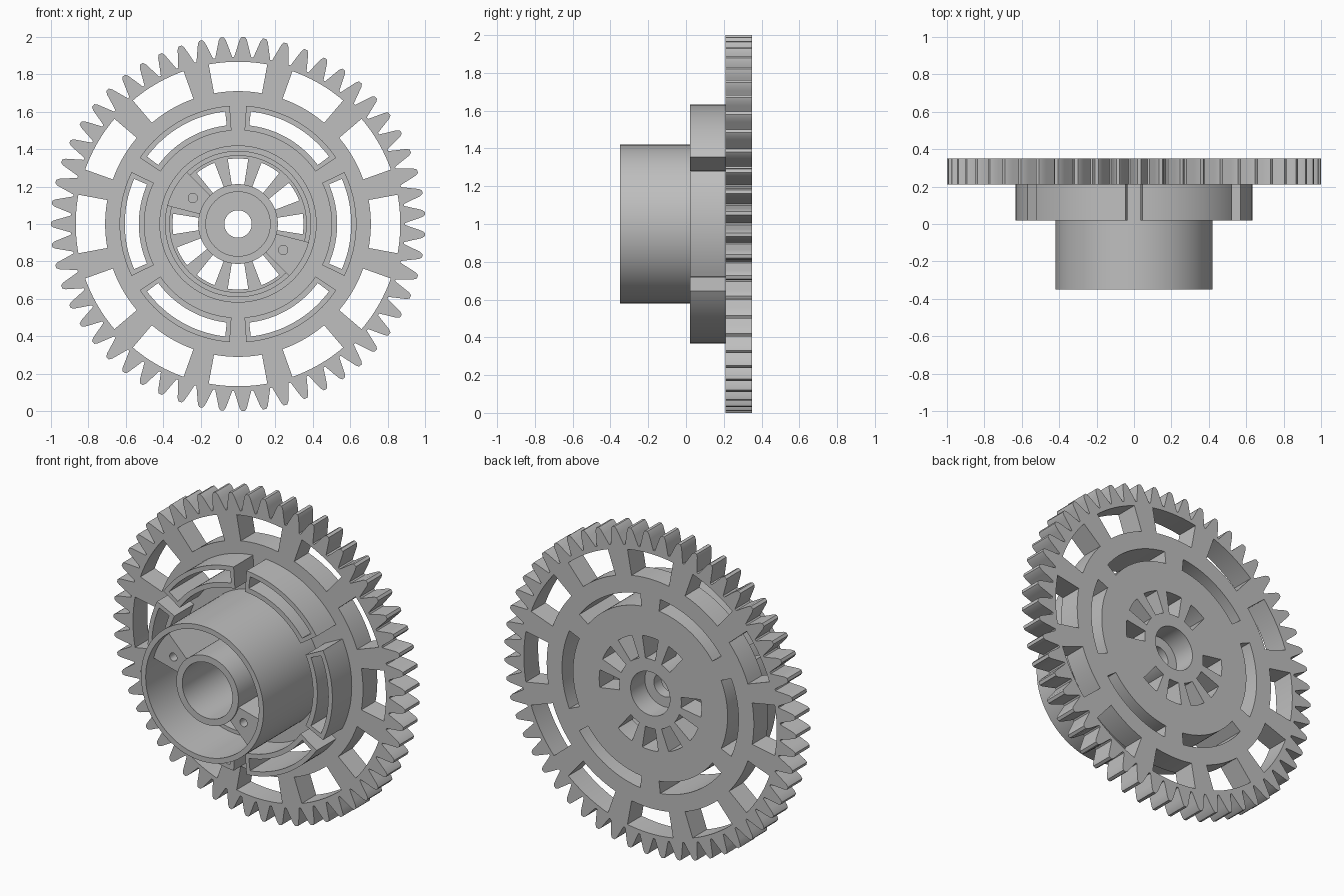
import bpy
import bmesh
from math import sin, cos, pi, radians
from mathutils import Matrix

cube = bpy.data.objects.get("Cube")
if cube:
    bpy.data.objects.remove(cube, do_unlink=True)

grey = bpy.data.materials.new("light grey plastic")
grey.use_nodes = True
tone = (0.52, 0.52, 0.52, 1)
grey.diffuse_color = tone
grey.node_tree.nodes["Principled BSDF"].inputs["Base Color"].default_value = tone


def polar(r, a):
    return (r * cos(a), r * sin(a))


def circle(r, n=96, center=(0, 0)):
    return [(center[0] + r * cos(2 * pi * i / n), center[1] + r * sin(2 * pi * i / n))
            for i in range(n)]


def sector(r0, r1, mid, half, steps=12):
    """Outline of a ring segment, angles in degrees."""
    angles = [radians(mid - half + 2 * half * i / steps) for i in range(steps + 1)]
    return [polar(r1, a) for a in angles] + [polar(r0, a) for a in reversed(angles)]


def frame_slot(r0, r1, mid, half):
    return sector(r0, r1, mid, half, 20)


def extrude_profile(name, y0, y1, loops):
    """Fill the first loop, cut the others as holes, extrude from y0 to y1."""
    curve = bpy.data.curves.new(name, "CURVE")
    curve.dimensions = "2D"
    curve.fill_mode = "BOTH"
    curve.extrude = (y1 - y0) / 2
    for loop in loops:
        spline = curve.splines.new("POLY")
        spline.points.add(len(loop) - 1)
        for point, (x, z) in zip(spline.points, loop):
            point.co = (x, z, 0, 1)
        spline.use_cyclic_u = True
    helper = bpy.data.objects.new(name + " helper", curve)
    bpy.context.collection.objects.link(helper)
    bpy.context.view_layer.update()
    graph = bpy.context.evaluated_depsgraph_get()
    mesh = bpy.data.meshes.new_from_object(helper.evaluated_get(graph))
    bpy.data.objects.remove(helper, do_unlink=True)

    # Stand the profile up, weld its rims and merge flat triangles
    mesh.transform(Matrix.Translation((0, (y0 + y1) / 2, 1)) @ Matrix.Rotation(pi / 2, 4, "X"))
    bm = bmesh.new()
    bm.from_mesh(mesh)
    bmesh.ops.remove_doubles(bm, verts=bm.verts, dist=0.00005)
    bmesh.ops.recalc_face_normals(bm, faces=bm.faces)
    bm.to_mesh(mesh)
    bm.free()
    mesh.materials.clear()
    mesh.materials.append(grey)
    obj = bpy.data.objects.new(name, mesh)
    bpy.context.collection.objects.link(obj)
    bpy.ops.object.select_all(action="DESELECT")
    obj.select_set(True)
    bpy.context.view_layer.objects.active = obj
    bpy.ops.object.shade_smooth_by_angle(angle=radians(25))
    return obj


PLATE_FRONT, PLATE_BACK = 0.21, 0.35
FRAME_FRONT, BARREL_FRONT, HUB_FRONT = 0.02, -0.35, -0.30
BLOCK_ANGLES = (150, 330)

# Toothed outline
TEETH = 55
flank = [(-0.45, 0.893), (-0.36, 0.92), (-0.25, 0.957), (-0.17, 0.985), (-0.08, 1.0)]
tooth = flank + [(-t, r) for t, r in reversed(flank)]
gear = [polar(r, (k + 0.5 + t) * 2 * pi / TEETH) for k in range(TEETH) for t, r in tooth]

# Gear plate with rim windows, arc slots and hub openings
rim_windows = [sector(0.71, 0.867, a, 10.4) for a in range(0, 360, 30)]
arc_slots = [frame_slot(0.53, 0.605, a, 23.5) for a in range(0, 360, 60)]
hub_openings = [sector(0.213, 0.35, a, 9) for a in range(0, 360, 30) if a not in BLOCK_ANGLES]
extrude_profile("gear_plate", PLATE_FRONT, PLATE_BACK,
                [gear] + rim_windows + arc_slots + hub_openings + [circle(0.135)])

# Raised frames around the arc slots
for i, slot in enumerate(arc_slots):
    extrude_profile(f"slot_frame_{i + 1}", FRAME_FRONT, PLATE_FRONT,
                    [sector(0.5, 0.633, 60 * i, 26, 20), slot])

# Barrel with a stepped bore
extrude_profile("barrel", BARREL_FRONT, PLATE_FRONT, [circle(0.42), circle(0.388)])
extrude_profile("barrel_step", 0.0, PLATE_FRONT, [circle(0.389), circle(0.365)])

# Central hub tube and its pierced web
extrude_profile("hub_tube", HUB_FRONT, PLATE_FRONT, [circle(0.213), circle(0.172)])
extrude_profile("hub_web", 0.14, PLATE_FRONT, [circle(0.174), circle(0.073, 48)])

# Screw blocks bridging hub and barrel
for i, a in enumerate(BLOCK_ANGLES):
    hole = circle(0.025, 20, polar(0.278, radians(a)))
    extrude_profile(f"screw_block_{i + 1}", HUB_FRONT + 0.01, PLATE_FRONT,
                    [sector(0.205, 0.389, a, 15.5), hole])
